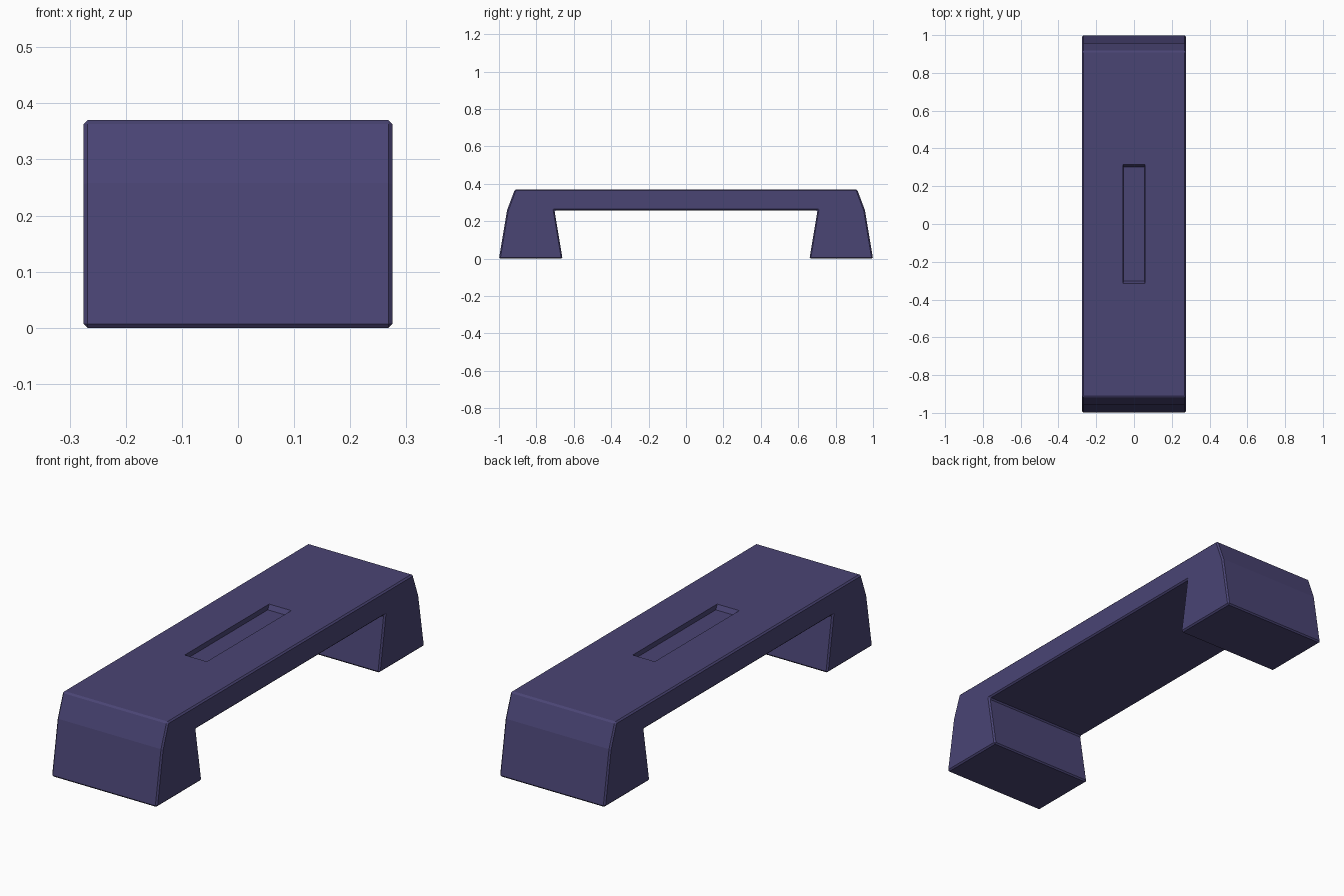
import bpy, bmesh

if "Cube" in bpy.data.objects:
    bpy.data.objects.remove(bpy.data.objects["Cube"])

W = 0.275          # half width
mat = bpy.data.materials.new("dark_violet")
mat.diffuse_color = (0.068, 0.058, 0.175, 1)
mat.use_nodes = True
mat.node_tree.nodes["Principled BSDF"].inputs["Base Color"].default_value = mat.diffuse_color


def make_object(name, bm):
    bmesh.ops.recalc_face_normals(bm, faces=bm.faces)
    me = bpy.data.meshes.new(name)
    bm.to_mesh(me)
    bm.free()
    ob = bpy.data.objects.new(name, me)
    bpy.context.collection.objects.link(ob)
    me.materials.append(mat)
    return ob


# Bridge-shaped side profile, mirrored in y and extruded across the width
half = [(0.703, 0.258), (0.66, 0), (1.0, 0), (0.957, 0.258), (0.915, 0.37)]
profile = half + [(-y, z) for y, z in reversed(half)]
bm = bmesh.new()
face = bm.faces.new([bm.verts.new((-W, y, z)) for y, z in profile])
ext = bmesh.ops.extrude_face_region(bm, geom=[face])
bmesh.ops.translate(bm, vec=(2 * W, 0, 0),
                    verts=[v for v in ext["geom"] if isinstance(v, bmesh.types.BMVert)])
handle = make_object("handle_body", bm)

# Small chamfer on the outer edges
bevel = handle.modifiers.new("chamfer", "BEVEL")
bevel.width = 0.007
bevel.segments = 1
bevel.limit_method = "ANGLE"
bevel.angle_limit = 0.3

# Cutter for the shallow tapered slot in the top
bm = bmesh.new()
bmesh.ops.create_cube(bm, size=1)
for v in bm.verts:
    top = v.co.z > 0
    hx, hy = (0.058, 0.318) if top else (0.056, 0.302)
    v.co = (2 * v.co.x * hx, 2 * v.co.y * hy, 0.376 if top else 0.348)
cutter = make_object("slot_cutter", bm)
cutter.hide_render = True
cutter.hide_viewport = True
cut = handle.modifiers.new("slot", "BOOLEAN")
cut.operation = "DIFFERENCE"
cut.solver = "EXACT"
cut.object = cutter
